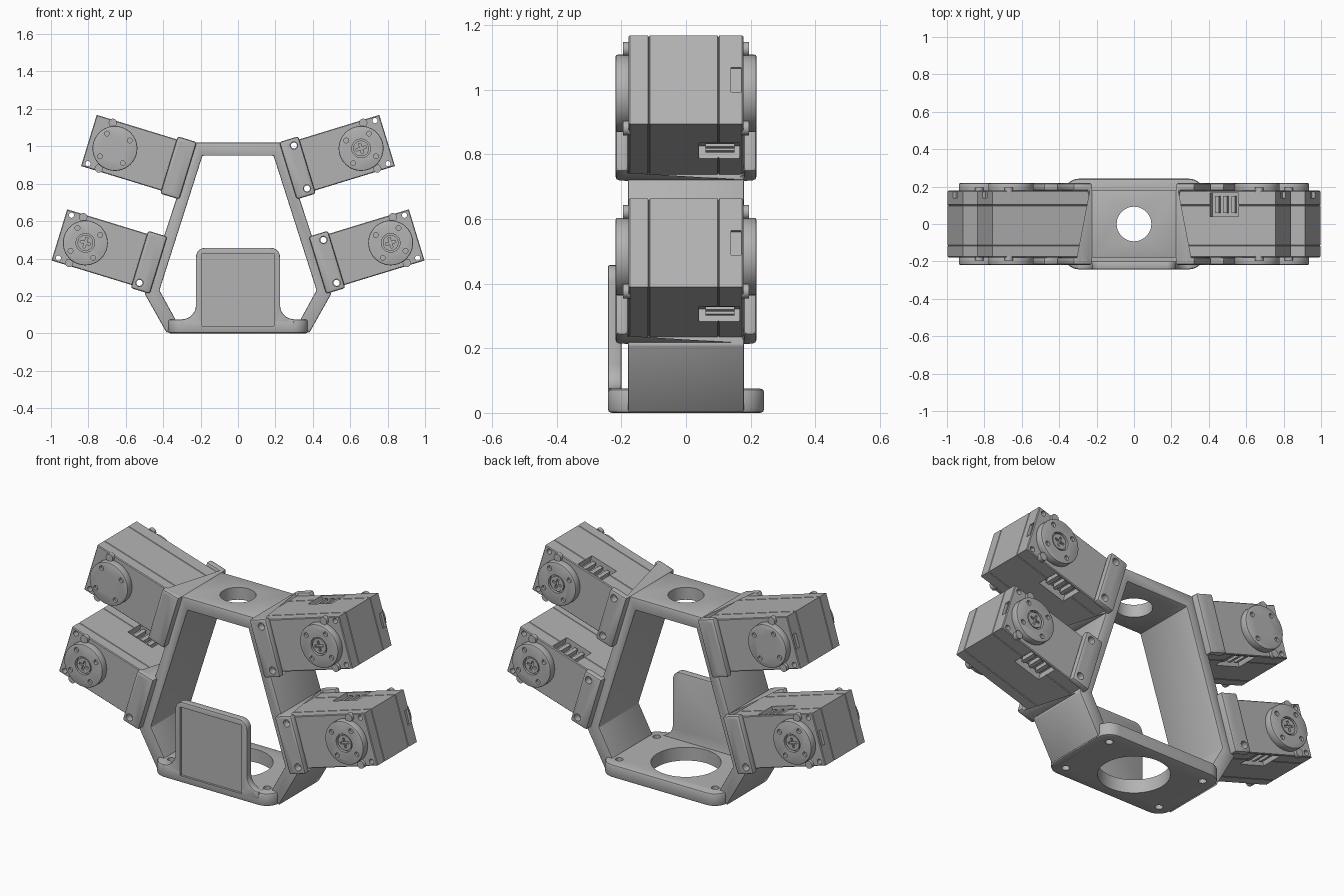
import bpy
import bmesh
from math import radians, cos, sin, pi
from mathutils import Matrix, Vector

if "Cube" in bpy.data.objects:
    bpy.data.objects.remove(bpy.data.objects["Cube"])

grey = bpy.data.materials.new("plain grey")
grey.use_nodes = True
grey.diffuse_color = (0.45, 0.45, 0.45, 1)
grey.node_tree.nodes["Principled BSDF"].inputs["Base Color"].default_value = (0.45, 0.45, 0.45, 1)


# ---- shape helpers: each adds one solid to a bmesh ----
def box(bm, x, y, z):
    lo, hi = Vector((x[0], y[0], z[0])), Vector((x[1], y[1], z[1]))
    m = Matrix.Translation((lo + hi) / 2) @ Matrix.Diagonal((*(hi - lo), 1))
    bmesh.ops.create_cube(bm, size=1, matrix=m)


def cylinder(bm, centre, r, lo, hi, axis="Y", segs=40):
    a, b = centre
    mid = (lo + hi) / 2
    if axis == "Y":
        m = Matrix.Translation((a, mid, b)) @ Matrix.Rotation(pi / 2, 4, "X")
    else:
        m = Matrix.Translation((a, b, mid))
    bmesh.ops.create_cone(bm, cap_ends=True, segments=segs, radius1=r, radius2=r,
                          depth=abs(hi - lo), matrix=m)


def rounded(corners, steps=8):
    """Corners are (a, b, radius); returns the outline with arcs."""
    out = []
    for i, (a, b, r) in enumerate(corners):
        p = Vector((a, b))
        if r == 0:
            out.append(p)
            continue
        before = Vector(corners[i - 1][:2])
        after = Vector(corners[(i + 1) % len(corners)][:2])
        s, e = p + (before - p).normalized() * r, p + (after - p).normalized() * r
        c = s + e - p
        for k in range(steps + 1):
            t = pi / 2 * k / steps
            out.append(c + (s - c) * cos(t) + (e - c) * sin(t))
    return out


def prism(bm, outline, lo, hi, axis="Y"):
    def put(p, d):
        return (p[0], d, p[1]) if axis == "Y" else (p[0], p[1], d)
    face = bm.faces.new([bm.verts.new(put(p, lo)) for p in outline])
    new = bmesh.ops.extrude_face_region(bm, geom=[face])["geom"]
    shift = Vector(put((0, 0), hi - lo))
    bmesh.ops.translate(bm, vec=shift, verts=[v for v in new if isinstance(v, bmesh.types.BMVert)])


def make(name, build, place=Matrix(), cut=None, bevel=0):
    """Build a solid, bevel it, subtract the cutter, shade smooth by angle."""
    def solid(label, fn):
        bm = bmesh.new()
        fn(bm)
        bm.transform(place)
        bmesh.ops.recalc_face_normals(bm, faces=bm.faces[:])
        mesh = bpy.data.meshes.new(label)
        bm.to_mesh(mesh)
        bm.free()
        mesh.materials.append(grey)
        ob = bpy.data.objects.new(label, mesh)
        bpy.context.scene.collection.objects.link(ob)
        return ob

    ob = solid(name, build)
    if bevel:
        mod = ob.modifiers.new("edge", "BEVEL")
        mod.width, mod.segments, mod.limit_method = bevel, 2, "ANGLE"
        mod.angle_limit = radians(40)
    cutter = None
    if cut:
        cutter = solid(name + "_cutter", cut)
        cutter.hide_render = True
        mod = ob.modifiers.new("cut", "BOOLEAN")
        mod.operation, mod.solver, mod.object = "DIFFERENCE", "EXACT", cutter
    if ob.modifiers:
        bpy.context.view_layer.update()
        graph = bpy.context.evaluated_depsgraph_get()
        done = bpy.data.meshes.new_from_object(ob.evaluated_get(graph))
        ob.modifiers.clear()
        ob.data = done
    if cutter:
        bpy.data.objects.remove(cutter)
    bpy.ops.object.select_all(action="DESELECT")
    ob.select_set(True)
    bpy.context.view_layer.objects.active = ob
    bpy.ops.object.shade_smooth_by_angle(angle=radians(30))


# ---- frame: arch, base plate and front panel ----
def arch(bm):
    half = [(0.38, 0), (0.498, 0.21), (0.23, 1.02)]
    inner = [(0.19, 0.95), (0.42, 0.23), (0.335, 0.075)]
    right = [(-x, z) for x, z in half]
    right_in = [(-x, z) for x, z in inner]
    prism(bm, half + right[::-1] + right_in[::-1] + inner, -0.18, 0.18)


def base(bm):
    x, y, r = 0.375, 0.242, 0.08
    prism(bm, rounded([(x, y, r), (-x, y, r), (-x, -y, r), (x, -y, r)]), 0, 0.075, "Z")


def panel(bm):
    side = [(0.3, 0.03, 0), (0.3, 0.075, 0), (0.225, 0.075, 0.075), (0.225, 0.457, 0.05)]
    prism(bm, rounded(side + [(-x, z, r) for x, z, r in side[::-1]]), -0.242, -0.2)


def panel_recess(bm):
    box(bm, (-0.192, 0.192), (-0.3, -0.23), (0.04, 0.427))


def base_holes(bm):
    cylinder(bm, (0, 0), 0.18, -0.1, 0.2, "Z", 64)
    for x in (-0.3, 0.3):
        for y in (-0.167, 0.167):
            cylinder(bm, (x, y), 0.02, -0.1, 0.2, "Z", 24)
    panel_recess(bm)


make("frame_arch", arch, bevel=0.006,
     cut=lambda bm: cylinder(bm, (0, 0), 0.0925, 0.9, 1.1, "Z", 48))
make("base_plate", base, bevel=0.012, cut=base_holes)
make("front_panel", panel, bevel=0.006, cut=panel_recess)

# ---- motor: local x points outward, z across the case ----
END, HALF, SIDE = 0.5545, 0.143, 0.178
AXLE = (0.409, 0)


def case(bm):
    # stacked rectangles along the depth, pinched at the seams
    rings = [(-SIDE, 0.004), (-SIDE + 0.004, 0)]
    for seam in (-0.115, 0.1):
        rings += [(seam - 0.003, 0), (seam, 0.004), (seam + 0.003, 0)]
    rings += [(SIDE - 0.004, 0), (SIDE, 0.004)]
    loops = []
    for y, d in rings:
        x0, x1, z = 0.015, END - d, HALF - d
        loops.append([bm.verts.new(p) for p in ((x0, y, -z), (x1, y, -z), (x1, y, z), (x0, y, z))])
    bm.faces.new(loops[0])
    bm.faces.new(loops[-1])
    for a, b in zip(loops, loops[1:]):
        for i in range(4):
            j = (i + 1) % 4
            bm.faces.new((a[i], a[j], b[j], b[i]))


def case_cuts(bm):
    for s in (-1, 1):
        cylinder(bm, (0.523, s * 0.12), 0.014, -0.3, 0.3, segs=20)
        cylinder(bm, (0.07, s * 0.12), 0.016, -0.3, 0.3, segs=20)
        box(bm, (0.19, 0.35), (0.04, 0.165), sorted((s * 0.103, s * 0.2)))
    box(bm, (END - 0.015, END + 0.1), (0.14, 0.17), (-0.04, 0.04))


def pins(bm):
    for s in (-1, 1):
        for x in (0.215, 0.26, 0.305):
            box(bm, (x, x + 0.02), (0.06, 0.15), sorted((s * 0.1, s * 0.132)))


def bracket(bm):
    # back wall and two cheeks drawn as one channel
    w, t = 0.218, SIDE
    prism(bm, [(0, -w), (0.107, -w), (0.107, -t), (0.02, -t), (0.02, t), (0.107, t),
               (0.107, w), (0, w)], -0.16, 0.16, "Z")


def bracket_cuts(bm):
    for s in (-1, 1):
        cylinder(bm, (0.07, s * 0.12), 0.02, -0.3, 0.3, segs=24)


def discs(bm):
    for s in (-1, 1):
        cylinder(bm, AXLE, 0.12, s * 0.17, s * 0.218, segs=48)


def disc_cuts(bm):
    for s in (-1, 1):
        cylinder(bm, AXLE, 0.05, s * 0.2, s * 0.25, segs=32)
        for k in range(4):
            a = k * pi / 2 + radians(45)
            spot = (AXLE[0] + 0.09 * cos(a), 0.09 * sin(a))
            cylinder(bm, spot, 0.013, s * 0.203, s * 0.25, segs=16)


def screws(bm):
    for s in (-1, 1):
        cylinder(bm, AXLE, 0.042, s * 0.19, s * 0.214, segs=32)
        for z in (-0.128, 0.128):
            cylinder(bm, (0.46, z), 0.022, s * 0.17, s * 0.195, segs=20)


def screw_slots(bm):
    x, z = AXLE
    outline = [(0.028, 0.006), (0.006, 0.006), (0.006, 0.028)]
    cross = []
    for k in range(4):
        turn = Matrix.Rotation(k * pi / 2, 2)
        cross += [turn @ Vector(p) + Vector((x, z)) for p in outline]
    for s in (-1, 1):
        prism(bm, cross, s * 0.204, s * 0.25)


# ---- four motors, mirrored left and right ----
for side, sign in (("left", 1), ("right", -1)):
    for level, spot in (("upper", (0.267, 0, 0.869)), ("lower", (0.425, 0, 0.364))):
        place = (Matrix.Diagonal((sign, 1, 1, 1)) @ Matrix.Translation(spot)
                 @ Matrix.Rotation(radians(-17), 4, "Y"))
        tag = f"{side}_{level}_"
        make(tag + "motor_case", case, place, case_cuts)
        make(tag + "connector_pins", pins, place)
        make(tag + "bracket", bracket, place, bracket_cuts, 0.012)
        make(tag + "discs", discs, place, disc_cuts, 0.006)
        make(tag + "screws", screws, place, screw_slots)
